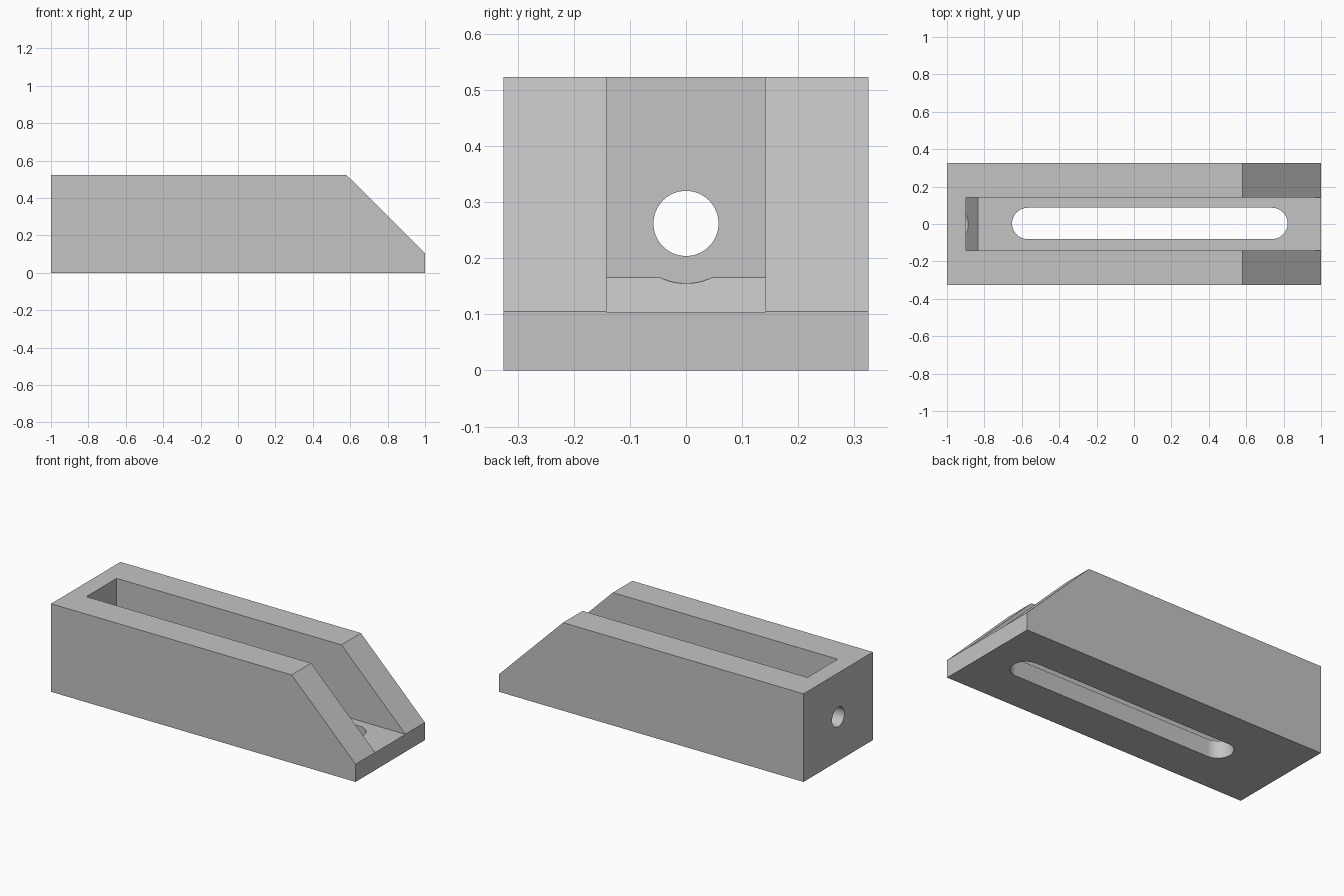
import bpy, bmesh, math
from mathutils import Vector

if "Cube" in bpy.data.objects:
    bpy.data.objects.remove(bpy.data.objects["Cube"])

# Single grey material
grey = bpy.data.materials.new("plain_grey")
grey.use_nodes = True
colour = (0.55, 0.55, 0.55, 1)
grey.diffuse_color = colour
grey.node_tree.nodes["Principled BSDF"].inputs["Base Color"].default_value = colour


def prism(name, points, direction):
    """Extrude a closed outline of 3D points along a direction."""
    bm = bmesh.new()
    face = bm.faces.new([bm.verts.new(p) for p in points])
    made = bmesh.ops.extrude_face_region(bm, geom=[face])["geom"]
    verts = [g for g in made if isinstance(g, bmesh.types.BMVert)]
    bmesh.ops.translate(bm, verts=verts, vec=Vector(direction))
    bmesh.ops.recalc_face_normals(bm, faces=bm.faces)
    mesh = bpy.data.meshes.new(name)
    bm.to_mesh(mesh)
    bm.free()
    mesh.materials.append(grey)
    obj = bpy.data.objects.new(name, mesh)
    bpy.context.collection.objects.link(obj)
    return obj


def side_prism(name, profile, half_width):
    return prism(name, [(x, -half_width, z) for x, z in profile], (0, 2 * half_width, 0))


def arc(radius, start, sweep, steps):
    angles = [start + sweep * i / steps for i in range(steps + 1)]
    return [(radius * math.cos(a), radius * math.sin(a)) for a in angles]


def bore(name, radius, x0, x1, z):
    ring = arc(radius, 0, math.tau, 64)[:-1]
    return prism(name, [(x0, y, z + h) for y, h in ring], (x1 - x0, 0, 0))


# Body with the sloped nose
height, floor = 0.523, 0.104
body = side_prism("slotted_body", [(-1, 0), (1, 0), (1, 0.105), (0.58, height), (-1, height)], 0.325)

# Open channel, leaving a chamfer at the foot of the end wall
channel = side_prism("channel_cutter", [(-0.897, 1), (-0.897, 0.166), (-0.835, floor),
                                        (1.2, floor), (1.2, 1)], 0.142)

# Long rounded slot through the floor
radius, x_min, x_max, y_mid = 0.084, -0.652, 0.821, 0.003
right_end = [(x_max - radius + x, y_mid + y) for x, y in arc(radius, -math.pi / 2, math.pi, 24)]
left_end = [(x_min + radius + x, y_mid + y) for x, y in arc(radius, math.pi / 2, math.pi, 24)]
slot = prism("slot_cutter", [(x, y, -0.1) for x, y in right_end + left_end], (0, 0, 0.35))

# Bolt hole in the end wall and head clearance through the chamfer
hole = bore("hole_cutter", 0.058, -1.1, -0.8, 0.262)
clearance = bore("clearance_cutter", 0.107, -0.897, -0.7, 0.262)

cutters = [channel, slot, hole, clearance]
for cutter in cutters:
    cutter.hide_render = True
    mod = body.modifiers.new(cutter.name, 'BOOLEAN')
    mod.operation = 'DIFFERENCE'
    mod.solver = 'EXACT'
    mod.object = cutter

# Apply the cuts and drop the helpers
bpy.context.view_layer.objects.active = body
body.select_set(True)
for cutter in cutters:
    bpy.ops.object.modifier_apply(modifier=cutter.name)
    bpy.data.objects.remove(cutter)
body.select_set(True)
bpy.ops.object.shade_smooth_by_angle(angle=math.radians(30))
